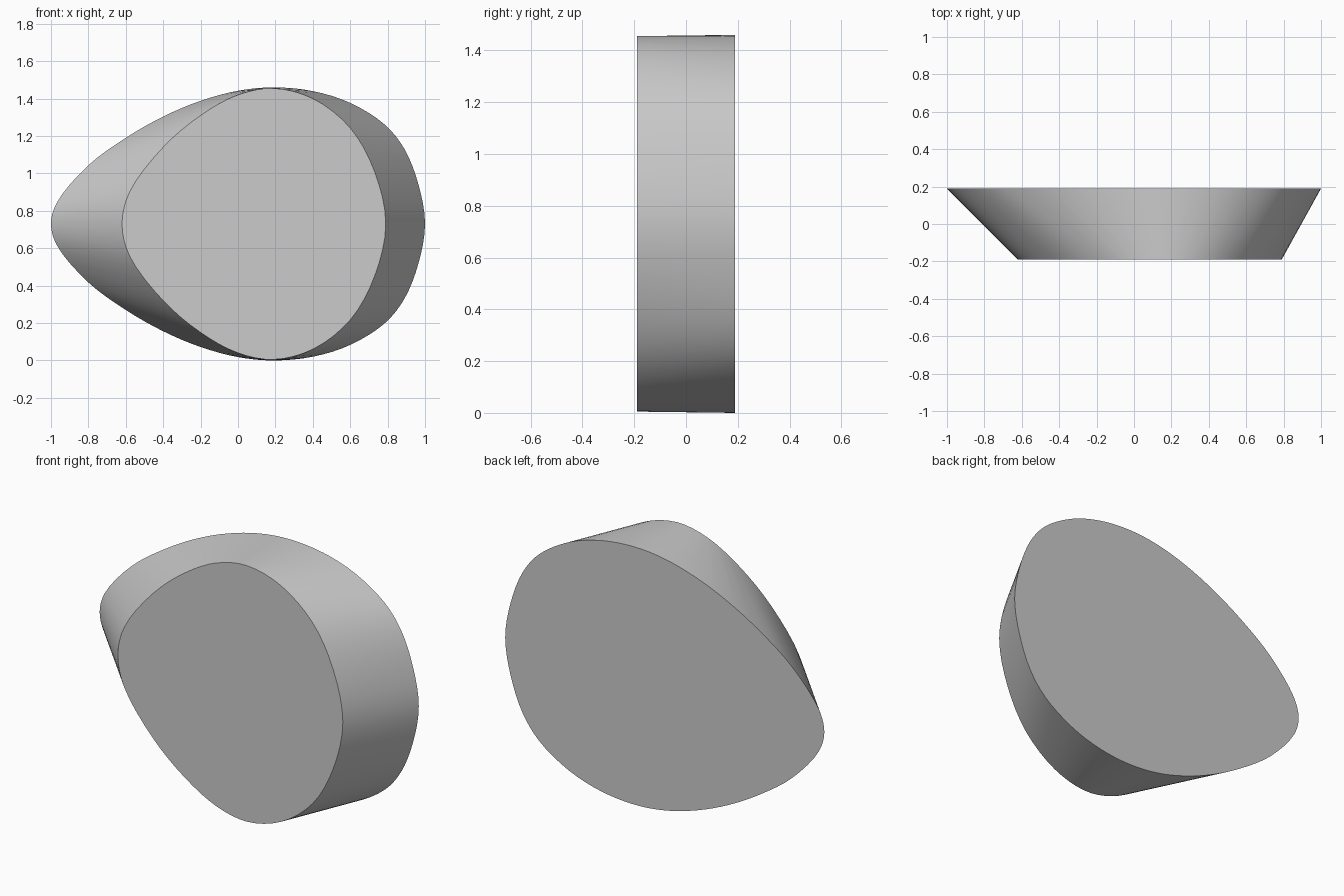
import bpy, bmesh, math
from mathutils import Vector

if "Cube" in bpy.data.objects:
    bpy.data.objects.remove(bpy.data.objects["Cube"])

MID = 0.73   # height of the symmetry axis

# upper half outlines (x, z), left tip to right end
back_half = [(-1.0, 0.73), (-0.968, 0.845), (-0.80, 1.043), (-0.60, 1.19), (-0.40, 1.304),
             (-0.20, 1.388), (0.0, 1.442), (0.19, 1.46), (0.40, 1.44), (0.60, 1.377),
             (0.786, 1.26), (0.89, 1.13), (0.965, 0.94), (1.0, 0.73)]
front_half = [(-0.62, 0.73), (-0.58, 0.90), (-0.40, 1.14), (-0.20, 1.31), (0.0, 1.42),
              (0.19, 1.455), (0.40, 1.40), (0.60, 1.243), (0.73, 1.01), (0.79, 0.73)]


def outline(half, y, steps=4):
    """Mirror a half outline and smooth it into a closed loop."""
    pts = half + [(x, 2 * MID - z) for x, z in half[-2:0:-1]]
    p = [Vector((x, y, z)) for x, z in pts]
    n, out = len(p), []
    for i in range(n):
        a, b, c, d = p[i - 1], p[i], p[(i + 1) % n], p[(i + 2) % n]
        # centripetal-like tangents keep uneven spacing smooth
        la, lb, lc = (math.sqrt((v - u).length) for u, v in ((a, b), (b, c), (c, d)))
        m1 = ((b - a) / la - (c - a) / (la + lb) + (c - b) / lb) * lb
        m2 = ((c - b) / lb - (d - b) / (lb + lc) + (d - c) / lc) * lb
        for k in range(steps):
            t = k / steps
            q = (b * (2*t**3 - 3*t**2 + 1) + m1 * (t**3 - 2*t**2 + t)
                 + c * (3*t**2 - 2*t**3) + m2 * (t**3 - t**2))
            q.y = y
            out.append(q)
    return out


# egg-shaped wedge: taut skin stretched between both outlines
bm = bmesh.new()
for co in outline(back_half, 0.19) + outline(front_half, -0.19):
    bm.verts.new(co)
bmesh.ops.convex_hull(bm, input=bm.verts[:])
bmesh.ops.delete(bm, geom=[v for v in bm.verts if not v.link_faces], context='VERTS')

# merge the flat front and back caps into single faces
caps = [e for e in bm.edges if len(e.link_faces) == 2
        and all(abs(f.normal.y) > 0.999 for f in e.link_faces)]
bmesh.ops.dissolve_edges(bm, edges=caps, use_verts=False)
bmesh.ops.recalc_face_normals(bm, faces=bm.faces[:])

mesh = bpy.data.meshes.new("egg_wedge")
bm.to_mesh(mesh)
bm.free()
obj = bpy.data.objects.new("egg_wedge", mesh)
bpy.context.collection.objects.link(obj)
bpy.context.view_layer.objects.active = obj
obj.select_set(True)
bpy.ops.object.shade_smooth_by_angle(angle=math.radians(25))
